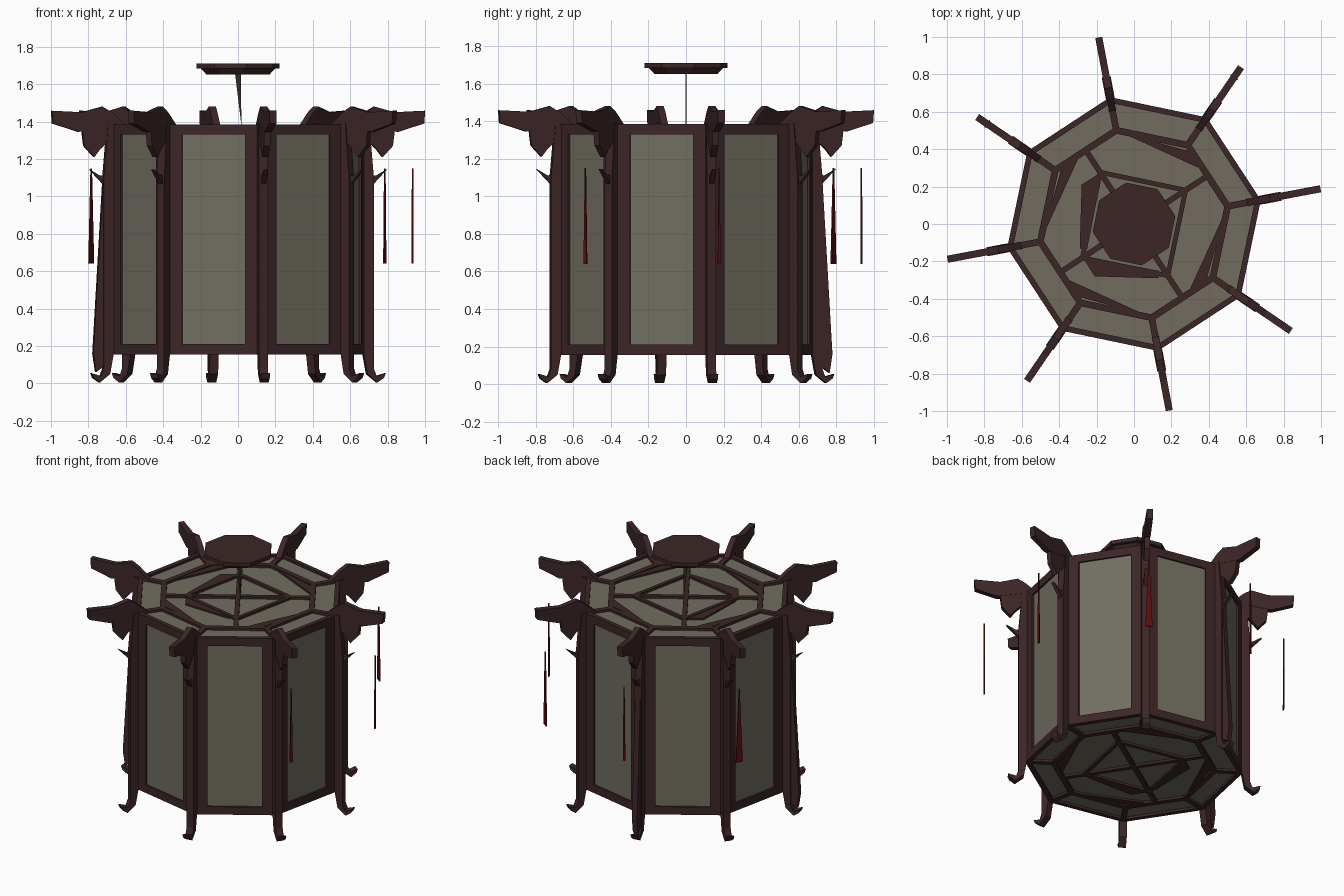
import bpy, bmesh
from math import radians, cos, sin, pi
from mathutils import Matrix, Vector

old = bpy.data.objects.get("Cube")
if old:
    bpy.data.objects.remove(old, do_unlink=True)


def material(name, rgb):
    m = bpy.data.materials.new(name)
    m.use_nodes = True
    m.diffuse_color = (*rgb, 1)
    m.node_tree.nodes["Principled BSDF"].inputs["Base Color"].default_value = (*rgb, 1)
    return m


wood = material("dark_wood", (0.046, 0.019, 0.020))
paper = material("grey_paper", (0.165, 0.152, 0.118))
red = material("tassel_red", (0.10, 0.004, 0.004))

START, STEP = radians(10.7), pi / 4
R = 0.69
APOTHEM = R * cos(STEP / 2)
HALF = R * sin(STEP / 2)
BOTTOM, TOP = 0.155, 1.385
parts = {}


def frame(x, y, z, origin=(0, 0, 0)):
    m = Matrix((x, y, z)).transposed().to_4x4()
    m.translation = origin
    return m


def radial(a):
    # local x points outward, local y points up
    return frame((cos(a), sin(a), 0), (0, 0, 1), (sin(a), -cos(a), 0))


def facing(a, dist):
    # local x runs sideways, local y points up, local z points outward
    return frame((-sin(a), cos(a), 0), (0, 0, 1), (cos(a), sin(a), 0),
                 (dist * cos(a), dist * sin(a), 0))


def prism(name, mat, outline, z0, z1, matrix=Matrix(), scale_top=1):
    bm = parts.setdefault(name, (bmesh.new(), mat))[0]
    low = [bm.verts.new(matrix @ Vector((x, y, z0))) for x, y in outline]
    high = [bm.verts.new(matrix @ Vector((x * scale_top, y * scale_top, z1)))
            for x, y in outline]
    n = len(low)
    bm.faces.new(low[::-1])
    bm.faces.new(high)
    for i in range(n):
        j = (i + 1) % n
        bm.faces.new((low[i], low[j], high[j], high[i]))


def rect(x0, x1, y0, y1):
    return [(x0, y0), (x1, y0), (x1, y1), (x0, y1)]


def polar(r, a):
    return Vector((r * cos(a), r * sin(a)))


def octagon(r):
    return [polar(r, START + i * STEP) for i in range(8)]


def bar(name, p, q, width, z0, z1):
    side = (q - p).orthogonal().normalized() * width / 2
    prism(name, wood, [p - side, q - side, q + side, p + side], z0, z1)


def turn(points, a):
    return [Matrix.Rotation(a, 2) @ Vector(p) for p in points]


# Side walls: a paper pane behind stiles and rails on each face
for i in range(8):
    m = facing(START + (i + 0.5) * STEP, APOTHEM)
    prism("side_panes", paper, rect(-0.2, 0.2, 0.18, 1.36), -0.02, -0.012, m)
    for s in (-1, 1):
        prism("side_stiles", wood, rect(*sorted((s * 0.172, s * HALF)), BOTTOM, TOP),
              -0.022, 0, m)
    for z0, z1 in ((BOTTOM, 0.21), (1.33, TOP)):
        prism("side_rails", wood, rect(-0.173, 0.173, z0, z1), -0.022, 0, m)

# Roof and floor: paper sheet with a wooden lattice
outer_wedge = [(-0.07, 0.49), (0.29, 0.39), (0.39, 0.28)]
inner_wedge = [(-0.28, 0.21), (-0.17, 0.28), (-0.25, -0.13), (-0.29, -0.13)]
for name, sheet, z0, z1 in (("roof", 1.365, 1.36, 1.385), ("floor", 0.175, 0.155, 0.18)):
    prism(name + "_paper", paper, octagon(0.675), sheet - 0.004, sheet + 0.004)
    rim, ring = octagon(0.674), octagon(0.51)
    lattice = name + "_lattice"
    for i in range(8):
        j = (i + 1) % 8
        bar(lattice, rim[i], rim[j], 0.03, z0, z1)
        bar(lattice, ring[i], ring[j], 0.035, z0, z1)
        bar(lattice, ring[i], rim[i], 0.035, z0, z1)
    for i in range(4):
        a = START + STEP / 2 + i * pi / 2
        bar(lattice, polar(0, a), polar(0.47, a), 0.03, z0, z1)
        bar(lattice, polar(0.33, a), polar(0.33, a + pi / 2), 0.025, z0, z1)
        prism(name + "_wedges", wood, turn(outer_wedge, i * pi / 2), z0 + 0.004, z1 - 0.004)
    for i in range(2):
        prism(name + "_wedges", wood, turn(inner_wedge, i * pi / 2), z0 + 0.004, z1 - 0.004)

# Corner posts with hooked feet, roof arms, brackets and spurs
post = [(0.68, 1.39), (0.68, 0.16), (0.70, 0.05), (0.755, 0.005), (0.79, 0.03),
        (0.80, 0.055), (0.75, 0.04), (0.735, 0.08), (0.735, 1.10), (0.71, 1.39)]
fin = [(0.70, 1.38), (0.72, 0.10), (0.775, 0.06), (0.79, 0.16), (0.735, 1.1)]
arm = [(0.61, 1.38), (0.69, 1.45), (0.74, 1.48), (0.85, 1.45), (1.015, 1.458),
       (1.01, 1.39), (0.87, 1.345), (0.70, 1.375)]
bracket = [(0.68, 1.40), (0.85, 1.35), (0.84, 1.27), (0.785, 1.21), (0.75, 1.255),
           (0.69, 1.31)]
spur = [(0.70, 1.12), (0.75, 1.11), (0.81, 1.145), (0.73, 1.06), (0.70, 1.04)]
for i in range(8):
    m = radial(START + i * STEP)
    prism("posts", wood, post, -0.024, 0.024, m)
    prism("roof_arms", wood, arm, -0.019, 0.019, m)
    prism("brackets", wood, bracket, -0.017, 0.017, m)
    prism("spurs", wood, spur, -0.012, 0.012, m)
for i in (2, 4):
    prism("post_fins", wood, fin, -0.018, 0.018, radial(START + i * STEP))

# Flat tassels below five of the arms
for i, width in ((-1, 0.02), (0, 0.015), (1, 0.045), (2, 0.015), (3, 0.045)):
    m = facing(START + i * STEP, 0.95)
    prism("tassels", red, [(-width / 2, 0.64), (width / 2, 0.64), (0.002, 1.15),
                           (-0.002, 1.15)], -0.004, 0.004, m)

# Ceiling canopy and its tapered hanging rod
prism("canopy_base", wood, octagon(0.172), 1.652, 1.685, scale_top=1.18)
prism("canopy_plate", wood, octagon(0.225), 1.683, 1.71)
prism("hanging_rod", wood, [(-0.016, 1.66), (0.016, 1.66), (0.018, 1.38)],
      -0.002, 0.002, frame((1, 0, 0), (0, 0, 1), (0, -1, 0)))

for name, (bm, mat) in parts.items():
    bmesh.ops.recalc_face_normals(bm, faces=bm.faces)
    mesh = bpy.data.meshes.new(name)
    bm.to_mesh(mesh)
    bm.free()
    mesh.materials.append(mat)
    bpy.context.collection.objects.link(bpy.data.objects.new(name, mesh))
